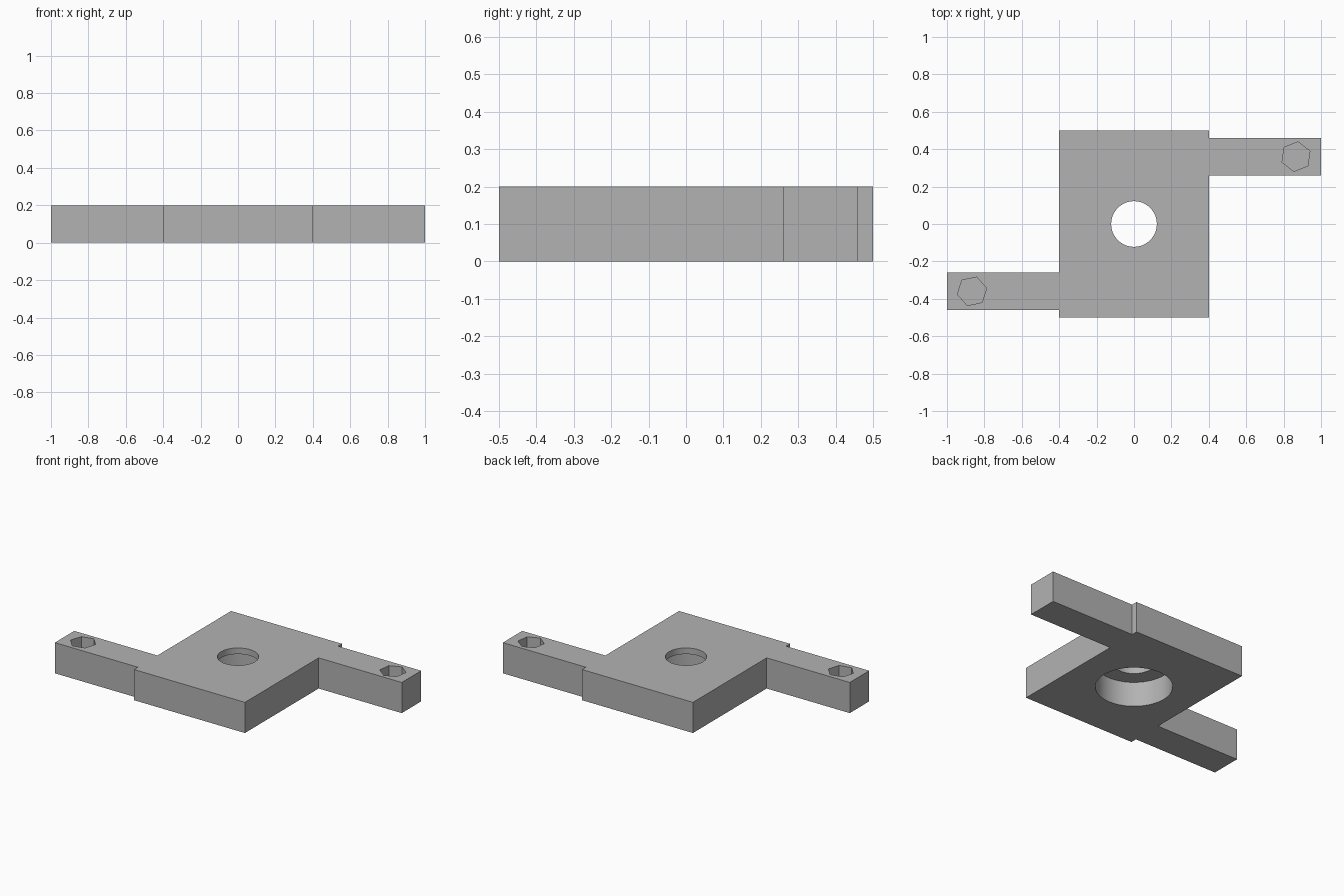
import bpy, bmesh, math

THICK = 0.2   # plate thickness
WEB = 0.04    # material left above the counterbore and below the pockets

cube = bpy.data.objects.get("Cube")
if cube:
    bpy.data.objects.remove(cube, do_unlink=True)

grey = bpy.data.materials.new("plain_grey")
grey.use_nodes = True
colour = (0.45, 0.45, 0.45, 1)
grey.diffuse_color = colour
grey.node_tree.nodes["Principled BSDF"].inputs["Base Color"].default_value = colour


def prism(name, outline, z0, z1):
    """Extrude a counter-clockwise outline from z0 to z1."""
    bm = bmesh.new()
    base = bm.faces.new([bm.verts.new((x, y, z0)) for x, y in outline])
    top = bmesh.ops.extrude_face_region(bm, geom=[base])["geom"]
    verts = [g for g in top if isinstance(g, bmesh.types.BMVert)]
    bmesh.ops.translate(bm, verts=verts, vec=(0, 0, z1 - z0))
    bmesh.ops.recalc_face_normals(bm, faces=bm.faces)
    mesh = bpy.data.meshes.new(name)
    bm.to_mesh(mesh)
    bm.free()
    mesh.materials.append(grey)
    obj = bpy.data.objects.new(name, mesh)
    bpy.context.scene.collection.objects.link(obj)
    return obj


def ring(cx, cy, radius, sides, turn=0):
    angles = [math.radians(turn) + math.tau * i / sides for i in range(sides)]
    return [(cx + radius * math.cos(a), cy + radius * math.sin(a)) for a in angles]


# Plate with two offset arms: half the outline, repeated by a half turn
half = [(0.4, -0.5), (0.4, 0.26), (1, 0.26), (1, 0.46), (0.4, 0.46), (0.4, 0.5)]
plate = prism("plate_with_arms", half + [(-x, -y) for x, y in half], 0, THICK)

# Centre hole, counterbore from below, and a blind hexagonal pocket in each arm
cutters = [
    prism("centre_hole", ring(0, 0, 0.122, 64), -0.1, THICK + 0.1),
    prism("counterbore", ring(0, 0, 0.225, 64), -0.05, THICK - WEB),
    prism("left_pocket", ring(0.866, 0.36, 0.08, 6, 82), WEB, THICK + 0.1),
    prism("right_pocket", ring(-0.866, -0.36, 0.08, 6, 72), WEB, THICK + 0.1),
]
bpy.context.view_layer.objects.active = plate
plate.select_set(True)
for cutter in cutters:
    cutter.hide_render = True
    cut = plate.modifiers.new(cutter.name, "BOOLEAN")
    cut.operation = "DIFFERENCE"
    cut.solver = "EXACT"
    cut.object = cutter
    bpy.ops.object.modifier_apply(modifier=cut.name)
    bpy.data.objects.remove(cutter, do_unlink=True)

bpy.ops.object.shade_smooth_by_angle(angle=math.radians(30))
